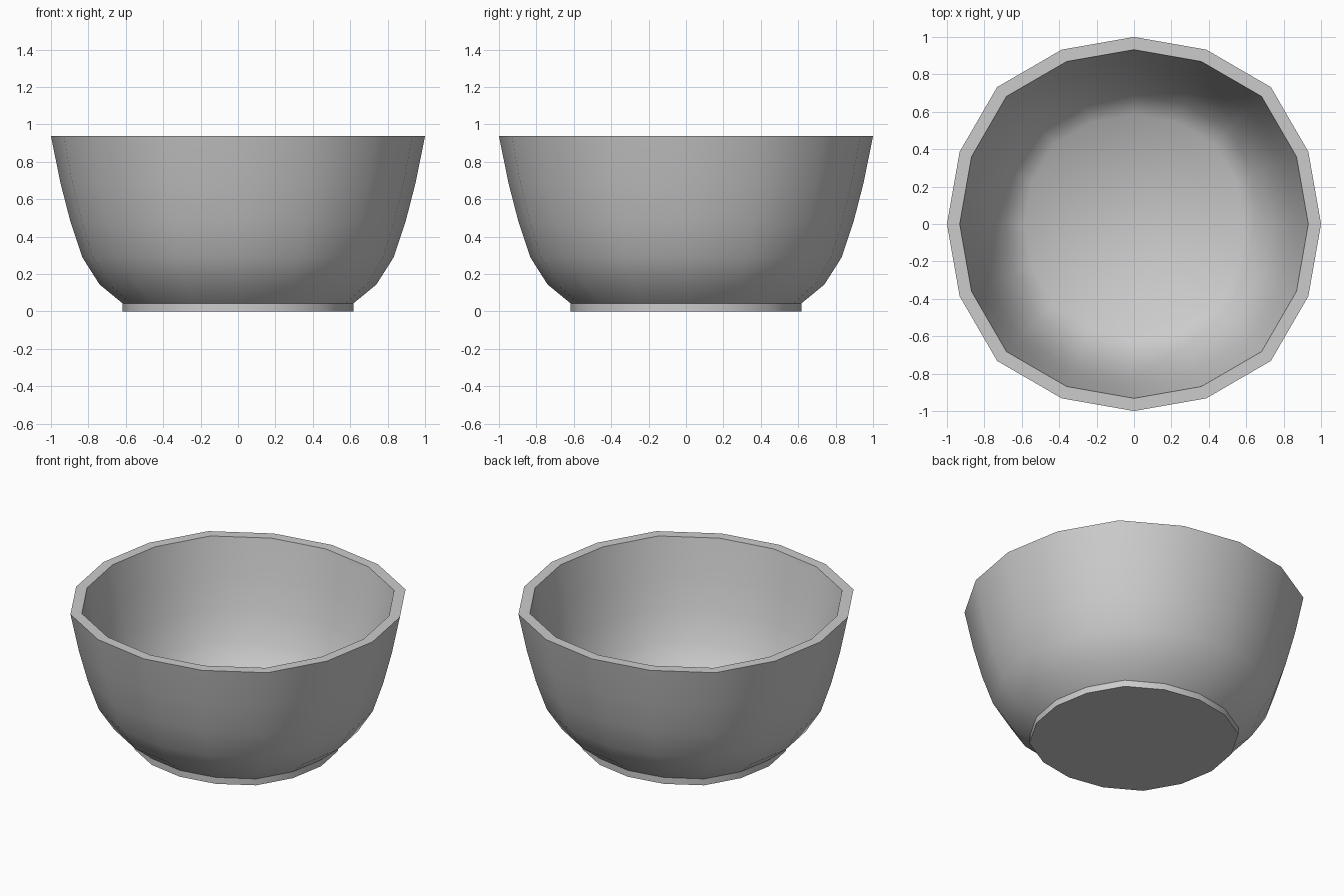
import bpy, bmesh, math

if "Cube" in bpy.data.objects:
    bpy.data.objects.remove(bpy.data.objects["Cube"])

SIDES = 16
# slightly squared-off 16-gon: radius factor repeats every quarter turn
FACTORS = [1.0, 1.009, 1.035, 1.009]

# (radius, height): foot, outer wall, rim, inner wall, floor
PROFILE = [(0.617, 0.0), (0.617, 0.043), (0.74, 0.144), (0.832, 0.289),
           (0.896, 0.48), (0.95, 0.69), (1.0, 0.938),
           (0.932, 0.938), (0.885, 0.70), (0.834, 0.49), (0.772, 0.31),
           (0.69, 0.175), (0.585, 0.08)]


def ring(bm, r, z):
    verts = []
    for i in range(SIDES):
        a = 2 * math.pi * i / SIDES
        k = r * FACTORS[i % 4]
        verts.append(bm.verts.new((k * math.cos(a), k * math.sin(a), z)))
    return verts


# Bowl: rings lofted along the profile, closed at the base and inner floor
bm = bmesh.new()
rings = [ring(bm, r, z) for r, z in PROFILE]
for lo, hi in zip(rings, rings[1:]):
    for i in range(SIDES):
        j = (i + 1) % SIDES
        bm.faces.new((lo[i], lo[j], hi[j], hi[i]))
bm.faces.new(rings[0][::-1])
bm.faces.new(rings[-1])
bmesh.ops.recalc_face_normals(bm, faces=bm.faces)

mesh = bpy.data.meshes.new("bowl")
bm.to_mesh(mesh)
bm.free()
bowl = bpy.data.objects.new("bowl", mesh)
bpy.context.collection.objects.link(bowl)

# Smooth walls, sharp rim and foot edges
bpy.context.view_layer.objects.active = bowl
bowl.select_set(True)
bpy.ops.object.shade_smooth_by_angle(angle=math.radians(45))
